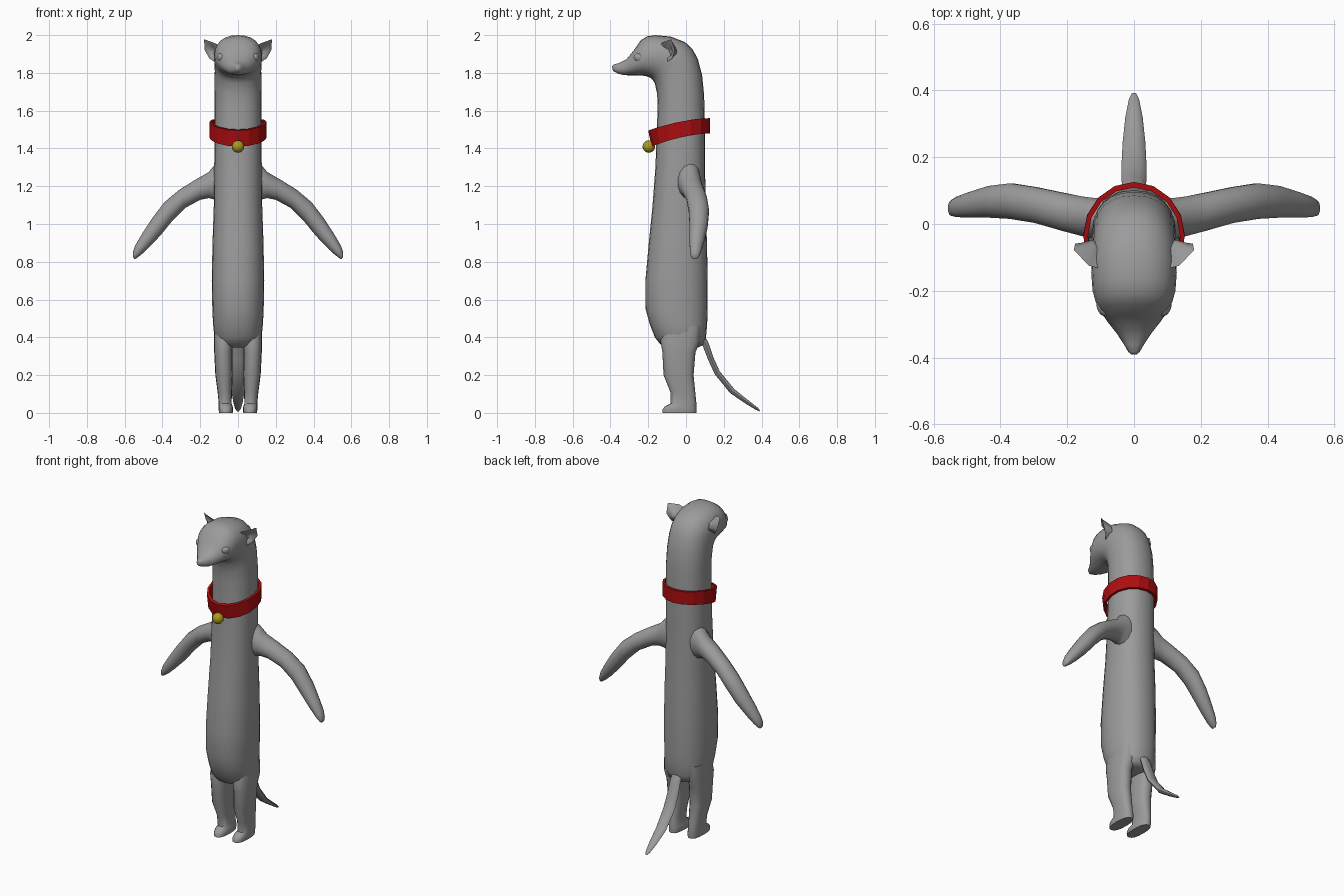
import bpy, bmesh, math
from mathutils import Vector, Matrix

if "Cube" in bpy.data.objects:
    bpy.data.objects.remove(bpy.data.objects["Cube"])


def material(name, rgb):
    m = bpy.data.materials.new(name)
    m.diffuse_color = (*rgb, 1)
    m.use_nodes = True
    m.node_tree.nodes["Principled BSDF"].inputs["Base Color"].default_value = m.diffuse_color
    return m


FUR = material("grey fur", (0.33, 0.33, 0.33))
RED = material("red collar", (0.42, 0.004, 0.005))
GOLD = material("gold bell", (0.42, 0.32, 0.012))


def finish(name, bm, mat, mirror=False, angle=50):
    bmesh.ops.recalc_face_normals(bm, faces=bm.faces[:])
    me = bpy.data.meshes.new(name)
    bm.to_mesh(me)
    bm.free()
    me.materials.append(mat)
    ob = bpy.data.objects.new(name, me)
    bpy.context.collection.objects.link(ob)
    if mirror:
        ob.modifiers.new("mirror", 'MIRROR').use_clip = False
    bpy.ops.object.select_all(action='DESELECT')
    ob.select_set(True)
    bpy.context.view_layer.objects.active = ob
    if angle:
        bpy.ops.object.shade_smooth_by_angle(angle=math.radians(angle))
    return ob


def loft(name, rings, mat, n=20, power=2.0, mirror=False, angle=50):
    """Skin rings given as (centre, half axis u, half axis v)."""
    bm = bmesh.new()
    loops = []
    for c, u, v in rings:
        c, u, v = Vector(c), Vector(u), Vector(v)
        loop = []
        for i in range(n):
            a = 2 * math.pi * i / n
            ca, sa = math.cos(a), math.sin(a)
            ca = math.copysign(abs(ca) ** (2 / power), ca)
            sa = math.copysign(abs(sa) ** (2 / power), sa)
            loop.append(bm.verts.new(c + u * ca + v * sa))
        loops.append(loop)
    for a, b in zip(loops, loops[1:]):
        for i in range(n):
            j = (i + 1) % n
            bm.faces.new((a[i], a[j], b[j], b[i]))
    bm.faces.new(loops[0])
    bm.faces.new(loops[-1])
    return finish(name, bm, mat, mirror, angle)


def profile_ring(fy, fz, by, bz, w, x=0.0):
    """Ring spanning a front and a back profile point with half width w."""
    f, b = Vector((x, fy, fz)), Vector((x, by, bz))
    return (f + b) / 2, (w, 0, 0), (b - f) / 2


# Torso, neck and head as one skin
body = [
    (-.09, .345, .06, .345, .07), (-.135, .362, .092, .36, .108),
    (-.165, .40, .106, .40, .125), (-.192, .47, .112, .47, .132),
    (-.214, .55, .115, .55, .136), (-.215, .70, .115, .70, .139),
    (-.197, .90, .111, .90, .135), (-.177, 1.10, .104, 1.10, .128),
    (-.162, 1.30, .101, 1.30, .126), (-.155, 1.48, .101, 1.50, .124),
    (-.15, 1.62, .096, 1.68, .125), (-.153, 1.69, .085, 1.79, .124),
    (-.165, 1.745, .062, 1.875, .123), (-.178, 1.765, .035, 1.925, .124),
    (-.19, 1.775, -.005, 1.963, .126), (-.212, 1.783, -.08, 1.992, .128),
    (-.24, 1.787, -.16, 2.0, .124), (-.26, 1.787, -.205, 1.994, .115),
    (-.28, 1.787, -.24, 1.972, .101), (-.307, 1.787, -.272, 1.925, .08),
    (-.333, 1.789, -.315, 1.872, .054), (-.362, 1.797, -.36, 1.85, .030),
    (-.383, 1.808, -.383, 1.845, .017), (-.39, 1.818, -.391, 1.836, .008)]
loft("body", [profile_ring(*r) for r in body], FUR, 24, 2.25)

# Arms: lower x z, upper x z, front y, back y
arm = [(.06, 1.10, .05, 1.36, -.05, .075), (.125, 1.13, .122, 1.315, -.045, .08),
       (.155, 1.137, .155, 1.275, -.038, .084), (.20, 1.128, .225, 1.235, -.022, .095),
       (.28, 1.085, .31, 1.182, .002, .112), (.345, 1.02, .39, 1.115, .014, .123),
       (.41, .94, .455, 1.03, .018, .115), (.475, .872, .51, .945, .018, .096),
       (.515, .835, .545, .885, .02, .082), (.54, .817, .557, .85, .025, .07),
       (.548, .814, .557, .826, .034, .06)]
loft("arms", [(((a + c) / 2, (e + f) / 2, (b + d) / 2),
               ((c - a) / 2, 0, (d - b) / 2), (0, (f - e) / 2, 0))
              for a, b, c, d, e, f in arm], FUR, 14, mirror=True)

# Legs with feet: z, front y, back y, inner x, outer x
leg = [(0, -.125, .055, .028, .10), (.018, -.125, .056, .026, .103),
       (.034, -.112, .056, .028, .103), (.05, -.082, .055, .034, .102),
       (.11, -.083, .049, .032, .108), (.20, -.119, .04, .028, .12),
       (.32, -.125, .05, .03, .126), (.38, -.135, .075, .025, .128),
       (.46, -.11, .08, .02, .125)]
loft("legs", [(((i + o) / 2, (f + b) / 2, z), ((o - i) / 2, 0, 0), (0, (b - f) / 2, 0))
              for z, f, b, i, o in leg], FUR, 16, 2.5, mirror=True)

# Tail: y, z, half width, half thickness
tail = [(.07, .42, .03, .02), (.103, .365, .035, .018), (.13, .29, .037, .016),
        (.165, .213, .038, .016), (.245, .115, .034, .016),
        (.32, .06, .026, .012), (.375, .022, .015, .008), (.39, .011, .007, .004)]
rings = []
for i, (y, z, w, t) in enumerate(tail):
    p, q = tail[max(i - 1, 0)], tail[min(i + 1, len(tail) - 1)]
    d = Vector((0, q[0] - p[0], q[1] - p[1])).normalized()
    rings.append(((0, y, z), (w, 0, 0), Vector((0, -d.z, d.y)) * t))
loft("tail", rings, FUR, 10)

# Ears: cupped rim with a dented front and a tapered back
rim = [(.095, -.135, 1.945), (.135, -.125, 1.962), (.18, -.078, 1.978),
       (.176, -.058, 1.92), (.152, -.072, 1.877), (.112, -.112, 1.85)]
bm = bmesh.new()
layers = []
for target, k in (((.12, -.075, 1.91), .7), ((.12, -.1, 1.91), .35), (None, 0),
                  ((.11, -.055, 1.915), .22), ((.09, -.04, 1.91), .6)):
    layers.append([bm.verts.new(Vector(p).lerp(Vector(target), k) if target else p)
                   for p in rim])
for a, b in zip(layers, layers[1:]):
    for i in range(6):
        j = (i + 1) % 6
        bm.faces.new((a[i], a[j], b[j], b[i]))
bm.faces.new(layers[0])
bm.faces.new(layers[-1])
finish("ears", bm, FUR, True, 60)

# Eyes
bm = bmesh.new()
bmesh.ops.create_uvsphere(bm, u_segments=14, v_segments=8, radius=1, matrix=(
    Matrix.Translation((.094, -.252, 1.882)) @ Matrix.Rotation(math.radians(-27), 4, 'Z')
    @ Matrix.Diagonal((.016, .027, .022, 1))))
finish("eyes", bm, FUR, True)

# Collar: slanted band dipping towards the front
N = 16
bm = bmesh.new()
loops = [[], [], [], []]
for i in range(N):
    a = 2 * math.pi * i / N
    for k, (rx, ry, low) in enumerate(((.152, .163, 0), (.152, .163, 1),
                                       (.138, .146, 1), (.138, .146, 0))):
        y = -.037 + ry * math.cos(a)
        front = min(1, max(0, (.125 - y) / .325))
        z = 1.56 - .065 * front ** 1.7 - low * (.08 + .005 * front)
        loops[k].append(bm.verts.new((rx * math.sin(a), y + low * .018 * front ** 2, z)))
for k in range(4):
    p, q = loops[k], loops[(k + 1) % 4]
    for i in range(N):
        j = (i + 1) % N
        bm.faces.new((p[i], p[j], q[j], q[i]))
finish("collar", bm, RED, angle=0)

# Bell
bm = bmesh.new()
bmesh.ops.create_uvsphere(bm, u_segments=16, v_segments=10, radius=.033,
                          matrix=Matrix.Translation((0, -.197, 1.41)))
finish("bell", bm, GOLD)
